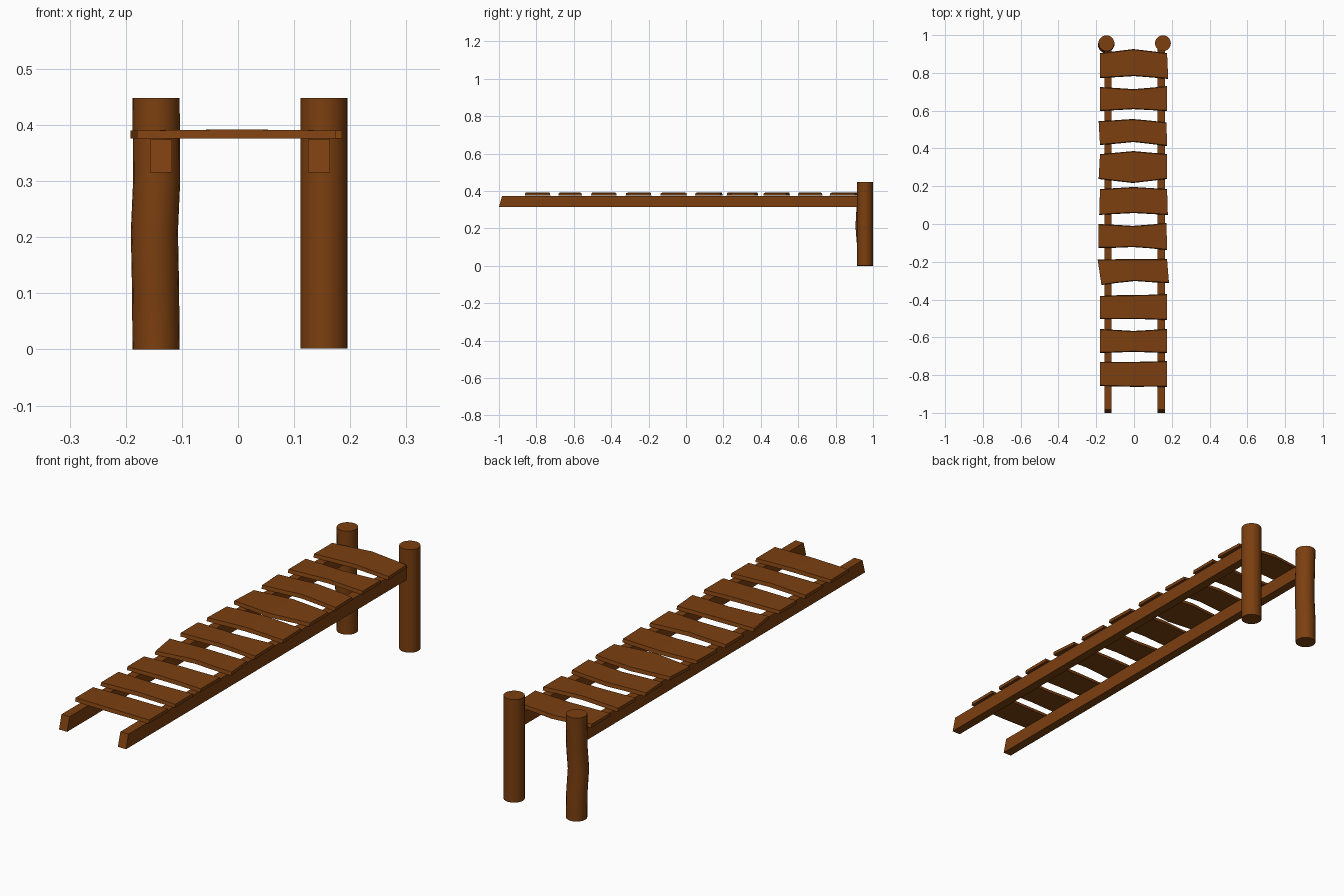
import bpy, bmesh, math

if "Cube" in bpy.data.objects:
    bpy.data.objects.remove(bpy.data.objects["Cube"])

wood = bpy.data.materials.new("brown_wood")
wood.diffuse_color = (0.2, 0.05, 0.005, 1)
wood.use_nodes = True
wood.node_tree.nodes["Principled BSDF"].inputs["Base Color"].default_value = wood.diffuse_color


def finish(bm, name, smooth=False):
    bmesh.ops.recalc_face_normals(bm, faces=bm.faces)
    me = bpy.data.meshes.new(name)
    bm.to_mesh(me)
    bm.free()
    ob = bpy.data.objects.new(name, me)
    me.materials.append(wood)
    bpy.context.collection.objects.link(ob)
    if smooth:
        bpy.ops.object.select_all(action='DESELECT')
        ob.select_set(True)
        bpy.context.view_layer.objects.active = ob
        bpy.ops.object.shade_smooth_by_angle(angle=math.radians(35))
    return ob


def loft(name, rings, smooth=False):
    """Skin a row of equal point rings and cap both ends."""
    bm = bmesh.new()
    rows = [[bm.verts.new(p) for p in r] for r in rings]
    n = len(rows[0])
    for a, b in zip(rows, rows[1:]):
        for i in range(n):
            j = (i + 1) % n
            bm.faces.new((a[i], a[j], b[j], b[i]))
    bm.faces.new(rows[0])
    bm.faces.new(rows[-1])
    return finish(bm, name, smooth)


def post(name, cx, path, r=0.042, sides=20):
    rings = []
    for dx, dy, z in path:
        rings.append([(cx + dx + r * math.cos(t), 0.957 + dy + r * math.sin(t), z)
                      for t in (2 * math.pi * i / sides for i in range(sides))])
    loft(name, rings, True)


# Round posts, the left one slightly crooked
post("left_post", -0.146, [(0, 0, 0), (-0.001, -0.001, 0.11), (-0.003, -0.009, 0.21),
                           (0.001, -0.004, 0.30), (0, 0, 0.448)])
post("right_post", 0.153, [(0, 0, 0.002), (0, 0, 0.22), (0, 0, 0.448)])

# Long side rails with slanted front ends
for name, x0, x1 in (("left_rail", -0.157, -0.118), ("right_rail", 0.125, 0.164)):
    loft(name, [[(x, -1.0, 0.315), (x, -0.983, 0.374), (x, 0.94, 0.374), (x, 0.94, 0.315)]
                for x in (x0, x1)])

# Uneven planks: back edge left/mid/right, front edge left/mid/right
planks = [
    (.905, .926, .905, .773, .783, .768),
    (.725, .714, .730, .598, .608, .598),
    (.545, .556, .538, .418, .434, .413),
    (.370, .386, .370, .238, .217, .238),
    (.185, .196, .185, .048, .058, .048),
    (.000, -.010, .005, -.127, -.122, -.138),
    (-.188, -.186, -.185, -.323, -.302, -.312),
    (-.381, -.376, -.370, -.503, -.503, -.508),
    (-.556, -.566, -.556, -.683, -.677, -.683),
    (-.730, -.730, -.725, -.857, -.862, -.862),
]
# Small end shifts (back left, front left, back right, front right)
ends = {0: (0, 0, 0, .006), 2: (-.007, 0, -.003, 0), 3: (0, -.007, 0, 0),
        4: (0, -.004, 0, .004), 5: (-.008, -.008, -.003, 0), 6: (-.012, .008, 0, .010)}
for k, (bl, bc, br, fl, fc, fr) in enumerate(planks):
    ebl, efl, ebr, efr = ends.get(k, (0, 0, 0, 0))
    rings = []
    for s in (0, .25, .5, .75, 1):
        w = 1 - abs(2 * s - 1)
        w = w * w * (3 - 2 * w)
        yb = (bl + (br - bl) * s) * (1 - w) + bc * w
        yf = (fl + (fr - fl) * s) * (1 - w) + fc * w
        xb = -.180 + ebl + (.355 + ebr - ebl) * s
        xf = -.180 + efl + (.355 + efr - efl) * s
        top = .390 + .002 * w
        rings.append([(xf, yf, .376), (xf, yf + .004, top),
                      (xb, yb - .004, top), (xb, yb, .376)])
    loft("plank_%02d" % (k + 1), rings)
